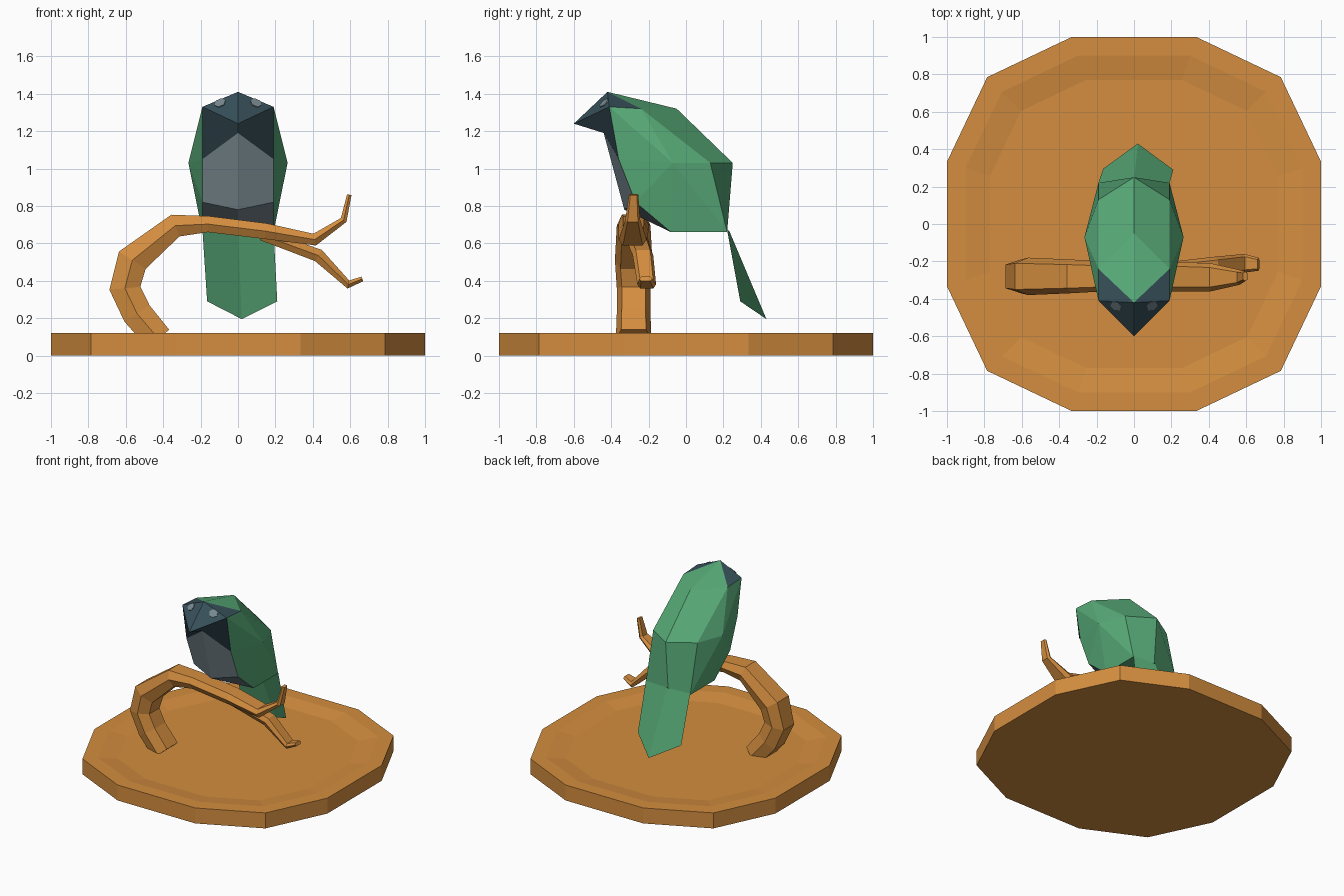
import bpy, bmesh, math
from mathutils import Vector

if "Cube" in bpy.data.objects:
    bpy.data.objects.remove(bpy.data.objects["Cube"])


def material(name, rgb):
    m = bpy.data.materials.new(name)
    m.diffuse_color = (*rgb, 1)
    m.use_nodes = True
    m.node_tree.nodes["Principled BSDF"].inputs["Base Color"].default_value = m.diffuse_color
    return m


WOOD = material("warm wood", (0.66, 0.27, 0.05))
GREEN = material("feather green", (0.095, 0.40, 0.185))
DARK = material("dark slate", (0.038, 0.08, 0.10))
GREY = material("soft grey", (0.19, 0.25, 0.28))


def build(name, verts, faces, mats, mirror=False, closed=True):
    """Make an object; a face is an index list, or (index list, material slot)."""
    me = bpy.data.meshes.new(name)
    ob = bpy.data.objects.new(name, me)
    bpy.context.collection.objects.link(ob)
    for m in mats:
        me.materials.append(m)
    bm = bmesh.new()

    def half(sign):
        vs = [bm.verts.new((sign * x, y, z)) for x, y, z in verts]
        for f in faces:
            idx, slot = f if isinstance(f, tuple) else (f, 0)
            bm.faces.new([vs[i] for i in idx]).material_index = slot

    half(1)
    if mirror:
        half(-1)
        bmesh.ops.remove_doubles(bm, verts=bm.verts[:], dist=1e-4)
    if closed:
        bmesh.ops.recalc_face_normals(bm, faces=bm.faces[:])
    bm.to_mesh(me)
    bm.free()
    return ob


def loft(name, rings, mat):
    """Skin a stack of equal-length rings and cap both ends."""
    n = len(rings[0])
    verts = [p for r in rings for p in r]
    faces = [[k * n + i, k * n + (i + 1) % n, (k + 1) * n + (i + 1) % n, (k + 1) * n + i]
             for k in range(len(rings) - 1) for i in range(n)]
    faces += [list(range(n)), list(range((len(rings) - 1) * n, len(rings) * n))]
    return build(name, verts, faces, [mat])


# Round twelve-sided base with a shallow dish in the top
corner = [(1, 0.333), (0.785, 0.785), (0.333, 1)]
outline = []
for q in range(4):
    c, s = round(math.cos(q * math.pi / 2)), round(math.sin(q * math.pi / 2))
    outline += [(x * c - y * s, x * s + y * c) for x, y in corner]
loft("base", [[(x * k, y * k, z) for x, y in outline]
              for k, z in [(1, 0), (1, 0.12), (0.9, 0.12), (0.77, 0.1)]], WOOD)


# Branches: six-sided tubes along bent paths; points are x, y, z, half thickness, half width
def branch(name, path):
    pts = [Vector(p[:3]) for p in path]
    rings = []
    for i, p in enumerate(pts):
        d = Vector()
        if i > 0:
            d += (p - pts[i - 1]).normalized()
        if i < len(pts) - 1:
            d += (pts[i + 1] - p).normalized()
        n = Vector((-d.z, 0, d.x)).normalized()
        rn, ry = path[i][3:]
        section = [(1, 0), (0.7, 1), (-0.7, 1), (-1, 0), (-0.7, -1), (0.7, -1)]
        rings.append([p + Vector((0, a * ry, 0)) + n * b * rn for a, b in section])
    return loft(name, rings, WOOD)


branch("main_branch", [
    (-0.425, -0.28, 0.09, 0.075, 0.095), (-0.54, -0.28, 0.225, 0.08, 0.09),
    (-0.605, -0.28, 0.36, 0.083, 0.09), (-0.565, -0.28, 0.51, 0.085, 0.1),
    (-0.335, -0.28, 0.695, 0.062, 0.09), (-0.16, -0.28, 0.703, 0.043, 0.08),
    (0.15, -0.28, 0.665, 0.042, 0.08), (0.41, -0.285, 0.62, 0.032, 0.075),
    (0.565, -0.285, 0.725, 0.018, 0.04), (0.595, -0.28, 0.86, 0.012, 0.025)])
branch("lower_twig", [
    (0.13, -0.27, 0.645, 0.03, 0.06), (0.43, -0.23, 0.535, 0.035, 0.055),
    (0.59, -0.21, 0.38, 0.022, 0.05), (0.665, -0.215, 0.41, 0.013, 0.035)])

# Bird body: right half, mirrored; slots are 0 green, 1 head, 2 chest
T, B, N, C, U, V, K, P, HF, HB, TS, CS, US, VS, KS, W = range(16)
body = [(0, -0.42, 1.41), (0, -0.6, 1.24), (0, -0.44, 1.19), (0, -0.33, 0.78),
        (0, -0.08, 0.66), (0, 0.22, 0.66), (0, 0.25, 1.03), (0, -0.05, 1.32),
        (0.19, -0.41, 1.33), (0.19, -0.24, 1.32), (0.19, -0.36, 1.05), (0.19, -0.27, 0.82),
        (0.19, -0.08, 0.66), (0.19, 0.22, 0.66), (0.19, 0.13, 1.03), (0.265, -0.07, 1.03)]
rim = [HF, TS, CS, US, VS, KS, HB, HF]
faces = [([T, B, HF], 1), ([T, HF, HB], 1), ([B, N, TS, HF], 1),
         ([N, C, CS, TS], 2), ([C, U, US, CS], 2),
         [T, HB, P], [P, HB, KS, K], [K, KS, VS, V], [V, VS, US, U]]
faces += [[a, b, W] for a, b in zip(rim, rim[1:])]  # folded wing
build("bird_body", body, faces, [GREEN, DARK, GREY], mirror=True)

# Tail: a thin folded sheet hanging from the back of the body
build("tail", [(-0.19, 0.22, 0.67), (0, 0.23, 0.67), (0.19, 0.22, 0.67),
               (0.21, 0.29, 0.29), (0.02, 0.43, 0.195), (-0.165, 0.295, 0.29)],
      [[0, 1, 4, 5], [1, 2, 3, 4]], [GREEN], closed=False)

# Eyes: small hexagonal plates on the head slopes
t, b, h = (Vector(body[i]) for i in (T, B, HF))
normal = (b - t).cross(h - t).normalized()
u = (h - t).normalized()
w = normal.cross(u)
centre = t * 0.38 + h * 0.5 + b * 0.12
eye_rings = [[centre + normal * o + 0.032 * (u * math.cos(i * math.pi / 3) + w * math.sin(i * math.pi / 3))
              for i in range(6)] for o in (-0.002, 0.005)]
for side, sx in (("right", 1), ("left", -1)):
    loft(side + "_eye", [[(p.x * sx, p.y, p.z) for p in r] for r in eye_rings], GREY)
